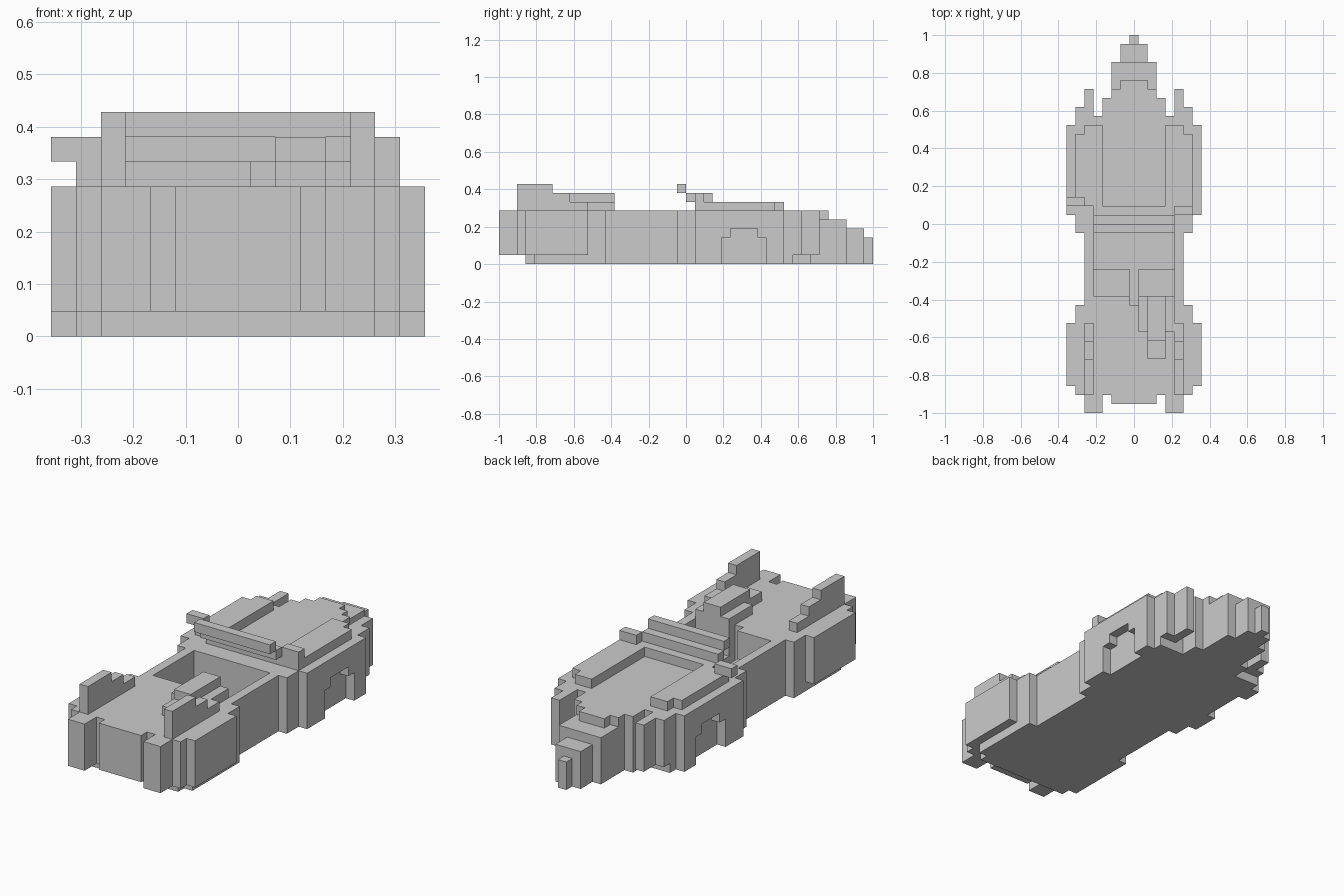
import bpy, bmesh

if "Cube" in bpy.data.objects:
    bpy.data.objects.remove(bpy.data.objects["Cube"])

U = 1 / 21  # one block; the car is 42 blocks long


def link(name, bm):
    bmesh.ops.recalc_face_normals(bm, faces=bm.faces)
    me = bpy.data.meshes.new(name)
    bm.to_mesh(me)
    bm.free()
    ob = bpy.data.objects.new(name, me)
    bpy.context.collection.objects.link(ob)
    return ob


def prism(name, pts, axis, a, b):
    """Extrude a closed outline along z (xy outline) or x (yz outline)."""
    bm = bmesh.new()
    if axis == 'z':
        vs = [bm.verts.new((p * U, q * U, a * U)) for p, q in pts]
        d = (0, 0, (b - a) * U)
    else:
        vs = [bm.verts.new((a * U, p * U, q * U)) for p, q in pts]
        d = ((b - a) * U, 0, 0)
    f = bm.faces.new(vs)
    r = bmesh.ops.extrude_face_region(bm, geom=[f])
    bmesh.ops.translate(bm, vec=d, verts=[v for v in r['geom'] if isinstance(v, bmesh.types.BMVert)])
    return link(name, bm)


def box(name, x0, x1, y0, y1, z0, z1):
    return prism(name, [(x0, y0), (x1, y0), (x1, y1), (x0, y1)], 'z', z0, z1)


def both(half):
    return half + [(-x, y) for x, y in reversed(half)]


def boolean(ob, other, op):
    m = ob.modifiers.new(op, 'BOOLEAN')
    m.operation, m.solver, m.object = op, 'EXACT', other
    bpy.context.view_layer.objects.active = ob
    bpy.ops.object.modifier_apply(modifier=m.name)
    bpy.data.objects.remove(other)


# Body shell and the narrower floor pan beneath it
nose = [(.5, 21), (.5, 20), (1.5, 20), (1.5, 18), (2.5, 18), (2.5, 14), (3.5, 14), (3.5, 12)]
middle = [(7.5, 11), (7.5, 1), (6.5, 1), (6.5, -1), (5.5, -1), (5.5, -9), (6.5, -9)]
body = prism("body", both(
    nose + [(4.5, 12), (4.5, 15), (5.5, 15), (5.5, 13), (6.5, 13), (6.5, 11)] + middle +
    [(6.5, -11), (7.5, -11), (7.5, -18), (6.5, -18), (6.5, -19), (5.5, -19), (5.5, -21),
     (3.5, -21), (3.5, -19), (2.5, -19), (2.5, -20)]), 'z', 1, 6)
pan = prism("floor_pan", both(
    nose + [(6.5, 12), (6.5, 11)] + middle + [(6.5, -17), (5.5, -17), (5.5, -18)]), 'z', 0, 1)
boolean(body, pan, 'UNION')

# Stepped nose
for y0, z0 in ((16, 5), (18, 4), (20, 3)):
    boolean(body, box("nose_cut", -3, 3, y0, 22, z0, 7), 'DIFFERENCE')
for s in (-1, 1):
    x0, x1 = sorted((1.5 * s, 3 * s))
    boolean(body, box("nose_corner_cut", x0, x1, 15, 16.5, 5, 7), 'DIFFERENCE')

# Front wheel arches
arch = [(4, -1), (9, -1), (9, 3), (8, 3), (8, 4), (5, 4), (5, 3), (4, 3)]
for s in (-1, 1):
    x0, x1 = sorted((6.5 * s, 8 * s))
    boolean(body, prism("arch_cut", arch, 'x', x0, x1), 'DIFFERENCE')

# Open cockpit
boolean(body, prism("cockpit_cut", [(-4.5, -1), (4.5, -1), (4.5, -8), (.5, -8), (.5, -9),
                                    (-.5, -9), (-.5, -8), (-4.5, -8)], 'z', 2, 7), 'DIFFERENCE')

# Seats
box("left_seat", -4.5, -.5, -8, -5, 2, 3)
box("right_seat", .5, 4.5, -8, -5, 2, 3)

# Driver headrest fairing
prism("headrest_base", [(.5, -8), (4.5, -8), (4.5, -12), (3.5, -12), (3.5, -15), (1.5, -15),
                        (1.5, -12), (.5, -12)], 'z', 6, 7)
box("headrest_top", 1.5, 3.5, -13, -8, 7, 8)

# Stepped windscreen
for i, y in enumerate((1, 0, -1)):
    box(f"windscreen_step_{i + 1}", -4.5, 4.5, y, y + 1, 6 + i, 7 + i)

# Raised fender ridges and tail fins on both sides
ridge = [(3.5, 2), (6.5, 2), (6.5, 10), (5.5, 10), (5.5, 11), (3.5, 11)]
fin = [(-19, 6), (-11, 6), (-11, 7), (-13, 7), (-13, 8), (-15, 8), (-15, 9), (-19, 9)]
for side, s in (("left", -1), ("right", 1)):
    prism(f"{side}_fender_ridge", [(x * s, y) for x, y in ridge], 'z', 6, 7)
    prism(f"{side}_tail_fin", fin, 'x', 4.5 * s, 5.5 * s)

# Mirrors
box("left_mirror", -7.5, -5.5, 2, 3, 7, 8)
box("right_mirror", 4.5, 6.5, 1, 2, 6, 8)
